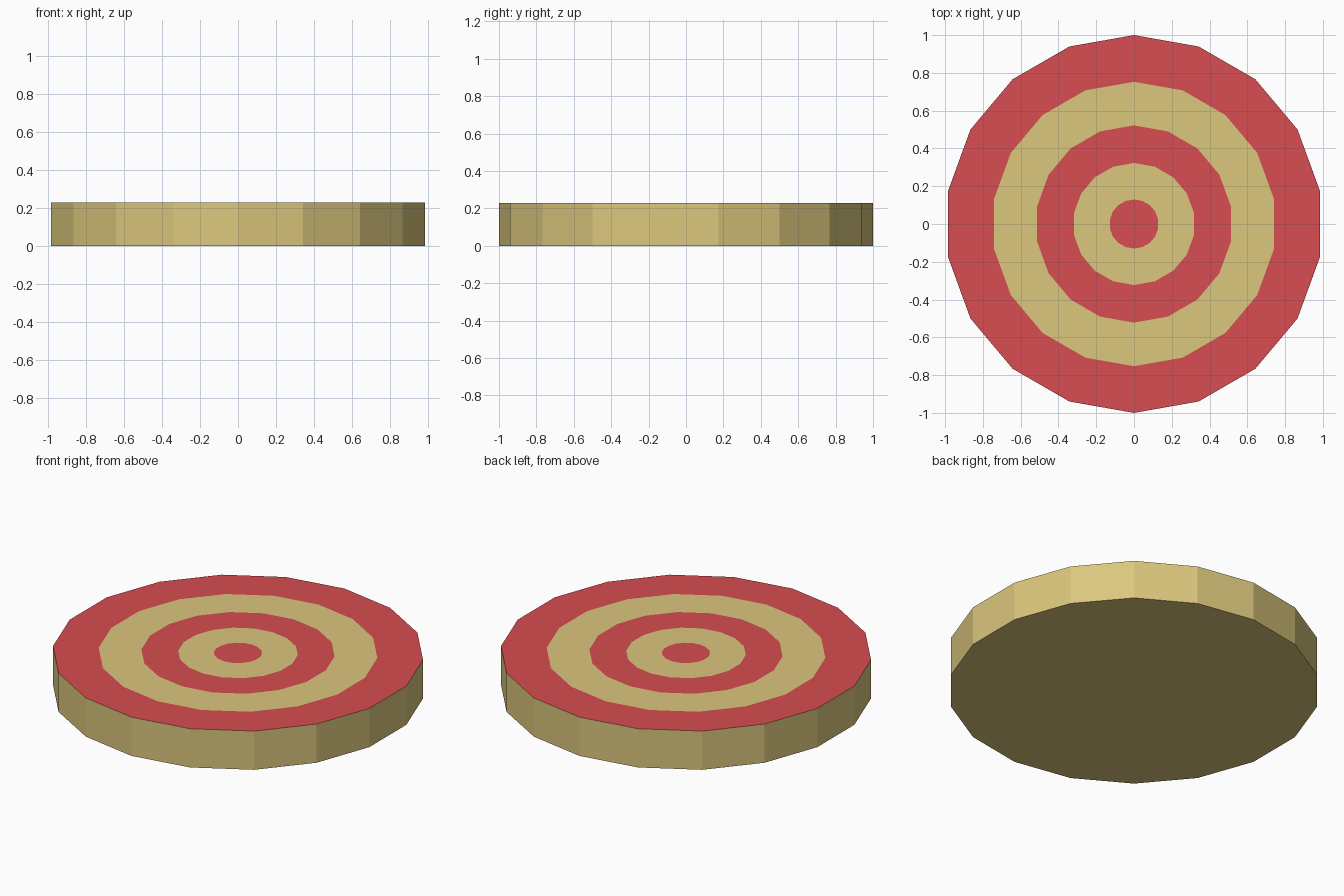
import bpy, bmesh, math

if "Cube" in bpy.data.objects:
    bpy.data.objects.remove(bpy.data.objects["Cube"])

SIDES, HEIGHT = 18, 0.23
RADII = [1.0, 0.753, 0.522, 0.323, 0.13]


def material(name, rgb):
    lin = [((c / 255 + 0.055) / 1.055) ** 2.4 for c in rgb]
    mat = bpy.data.materials.new(name)
    mat.diffuse_color = (*lin, 1)
    mat.use_nodes = True
    mat.node_tree.nodes["Principled BSDF"].inputs["Base Color"].default_value = mat.diffuse_color
    return mat


def ring(bm, r, z):
    # one corner of the polygon points to +y
    angles = [math.pi / 2 + math.tau * i / SIDES for i in range(SIDES)]
    return [bm.verts.new((r * math.cos(a), r * math.sin(a), z)) for a in angles]


def bridge(bm, outer, inner, index):
    for i in range(SIDES):
        j = (i + 1) % SIDES
        bm.faces.new((outer[i], outer[j], inner[j], inner[i])).material_index = index


bm = bmesh.new()

# Straw-coloured base and side wall
bottom = ring(bm, RADII[0], 0)
rings = [ring(bm, r, HEIGHT) for r in RADII]
bm.faces.new(bottom[::-1]).material_index = 0
bridge(bm, bottom, rings[0], 0)

# Alternating rings on the top, red outermost
for k in range(len(RADII) - 1):
    bridge(bm, rings[k], rings[k + 1], (k + 1) % 2)

# Red bullseye
bm.faces.new(rings[-1]).material_index = 1

mesh = bpy.data.meshes.new("target_disc")
bm.to_mesh(mesh)
bm.free()
mesh.materials.append(material("straw", (219, 199, 125)))
mesh.materials.append(material("red", (215, 77, 81)))
bpy.context.collection.objects.link(bpy.data.objects.new("target_disc", mesh))
